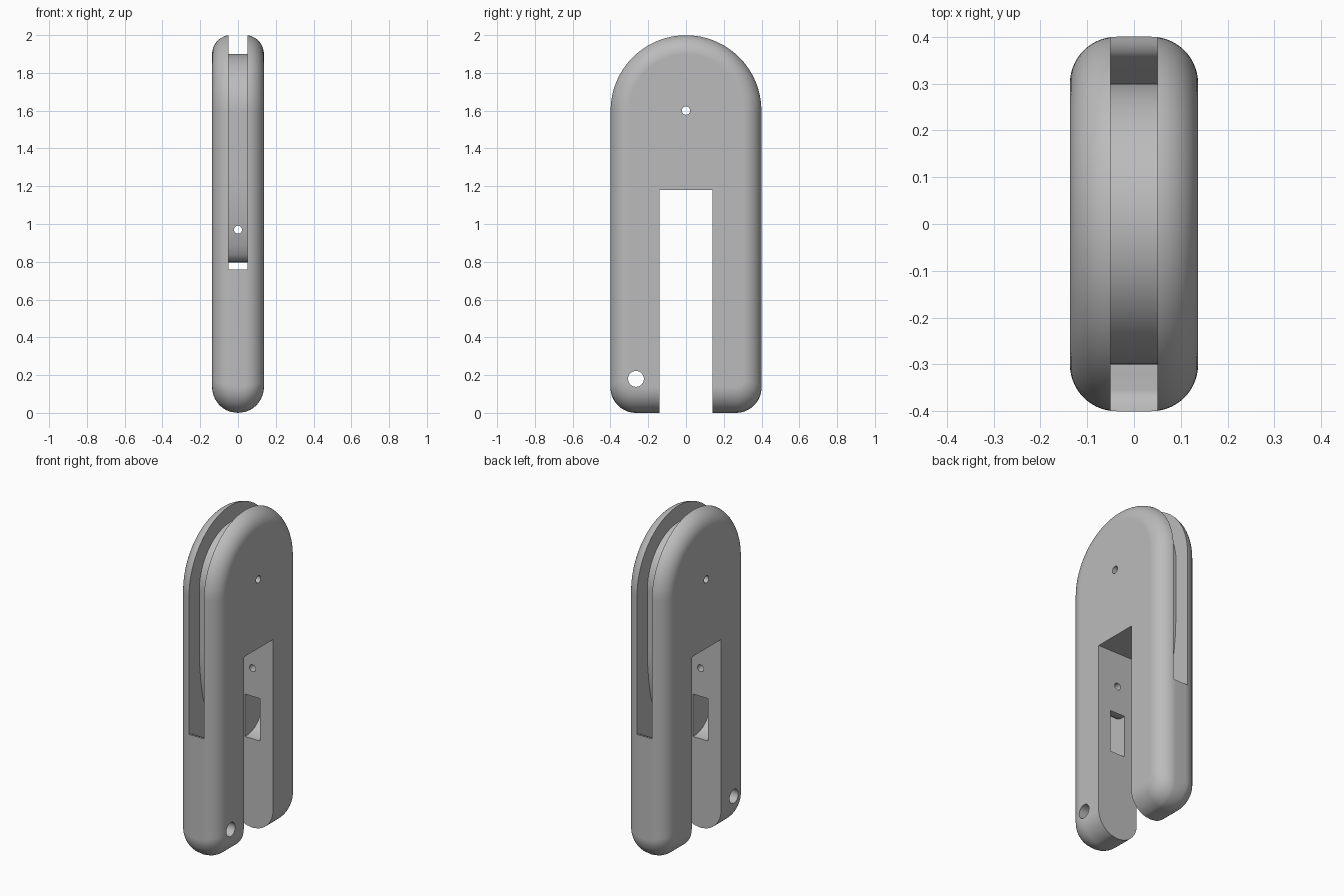
import bpy, bmesh
from math import sin, cos, pi, sqrt

cube = bpy.data.objects.get("Cube")
if cube:
    bpy.data.objects.remove(cube, do_unlink=True)

HALF_X, HALF_Y, ARCH_Z = 0.137, 0.4, 1.6
EDGE, CORNER = 0.1, 0.135
SLOT = 0.05

grey = bpy.data.materials.new("plain_grey")
grey.use_nodes = True
colour = (0.5, 0.5, 0.5, 1)
grey.diffuse_color = colour
grey.node_tree.nodes["Principled BSDF"].inputs["Base Color"].default_value = colour


def arc(cy, cz, r, a0, a1, n):
    return [(cy + r * cos(a0 + (a1 - a0) * i / n), cz + r * sin(a0 + (a1 - a0) * i / n))
            for i in range(n + 1)]


def loft(name, sections):
    """Skin a list of (x, side outline) sections and cap both ends."""
    bm = bmesh.new()
    rings = [[bm.verts.new((x, y, z)) for y, z in pts] for x, pts in sections]
    n = len(rings[0])
    for a, b in zip(rings, rings[1:]):
        for i in range(n):
            j = (i + 1) % n
            bm.faces.new((a[i], a[j], b[j], b[i]))
    bm.faces.new(rings[0])
    bm.faces.new(rings[-1])
    bmesh.ops.recalc_face_normals(bm, faces=bm.faces)
    mesh = bpy.data.meshes.new(name)
    bm.to_mesh(mesh)
    bm.free()
    mesh.materials.append(grey)
    obj = bpy.data.objects.new(name, mesh)
    bpy.context.collection.objects.link(obj)
    return obj


def prism(name, pts, half):
    return loft(name, [(-half, pts), (half, pts)])


# Rounded body: outlines shrink towards both broad faces
def outline(x):
    over = max(0, abs(x) - (HALF_X - EDGE))
    side = EDGE - sqrt(max(0, EDGE ** 2 - over ** 2))
    base = HALF_X - sqrt(max(0, HALF_X ** 2 - x ** 2))
    w, r = HALF_Y - side, CORNER - side
    return (arc(0, ARCH_Z, w, 0, pi, 64)
            + arc(-w + r, base + r, r, pi, 1.5 * pi, 12)
            + arc(w - r, base + r, r, 1.5 * pi, 2 * pi, 12))


right_half = [HALF_X - EDGE + EDGE * sin(i * pi / 28) for i in range(15)]
xs = [-x for x in reversed(right_half)] + [0] + right_half
body = loft("body", [(x, outline(x)) for x in xs])

# Opening between the two legs
opening = prism("leg_opening_cutter",
                [(-0.14, -0.2), (0.14, -0.2), (0.14, 1.18), (-0.14, 1.18)], 0.3)

# Groove over the arch, curling inward through each leg
inner = [(0.12, 0.8), (0.155, 0.797), (0.185, 0.8), (0.21, 0.813), (0.23, 0.837),
         (0.25, 0.88), (0.27, 0.95), (0.286, 1.04), (0.296, 1.13), (0.3, 1.24)]
ledge = [(0.12, 0.54), (0.16, 0.541), (0.2, 0.548), (0.235, 0.563), (0.265, 0.587),
         (0.29, 0.622), (0.32, 0.675), (0.355, 0.736), (0.368, 0.75), (0.385, 0.757),
         (0.401, 0.76), (0.6, 0.76), (0.6, 2.3)]
mirror = lambda pts: [(-y, z) for y, z in pts]
groove = prism("groove_cutter",
               inner + arc(0, ARCH_Z, 0.3, 0, pi, 64) + mirror(inner)[::-1]
               + mirror(ledge) + ledge[::-1], SLOT)


# Drilled holes
def drill(name, location, radius, axis):
    ring = arc(0, 0, radius, 0, 2 * pi * 31 / 32, 31)
    obj = prism(name, ring, 0.6)
    if axis == "Y":
        obj.rotation_euler.z = pi / 2
    obj.location = location
    return obj


cutters = [
    opening, groove,
    drill("axle_hole_cutter", (0, 0, 1.6), 0.022, "X"),
    drill("cord_hole_cutter", (0, -0.265, 0.18), 0.042, "X"),
    drill("cross_hole_cutter", (0, 0, 0.97), 0.021, "Y"),
]

bpy.context.view_layer.objects.active = body
for cutter in cutters:
    mod = body.modifiers.new("cut", "BOOLEAN")
    mod.operation = "DIFFERENCE"
    mod.solver = "EXACT"
    mod.object = cutter
bpy.context.view_layer.update()
for mod in list(body.modifiers):
    bpy.ops.object.modifier_apply(modifier=mod.name)
for cutter in cutters:
    bpy.data.objects.remove(cutter, do_unlink=True)

# Smooth rounded surfaces, crisp cut edges
for obj in bpy.context.selected_objects:
    obj.select_set(False)
body.select_set(True)
bpy.ops.object.shade_smooth_by_angle(angle=0.5)
weighted = body.modifiers.new("even_shading", "WEIGHTED_NORMAL")
weighted.keep_sharp = True
